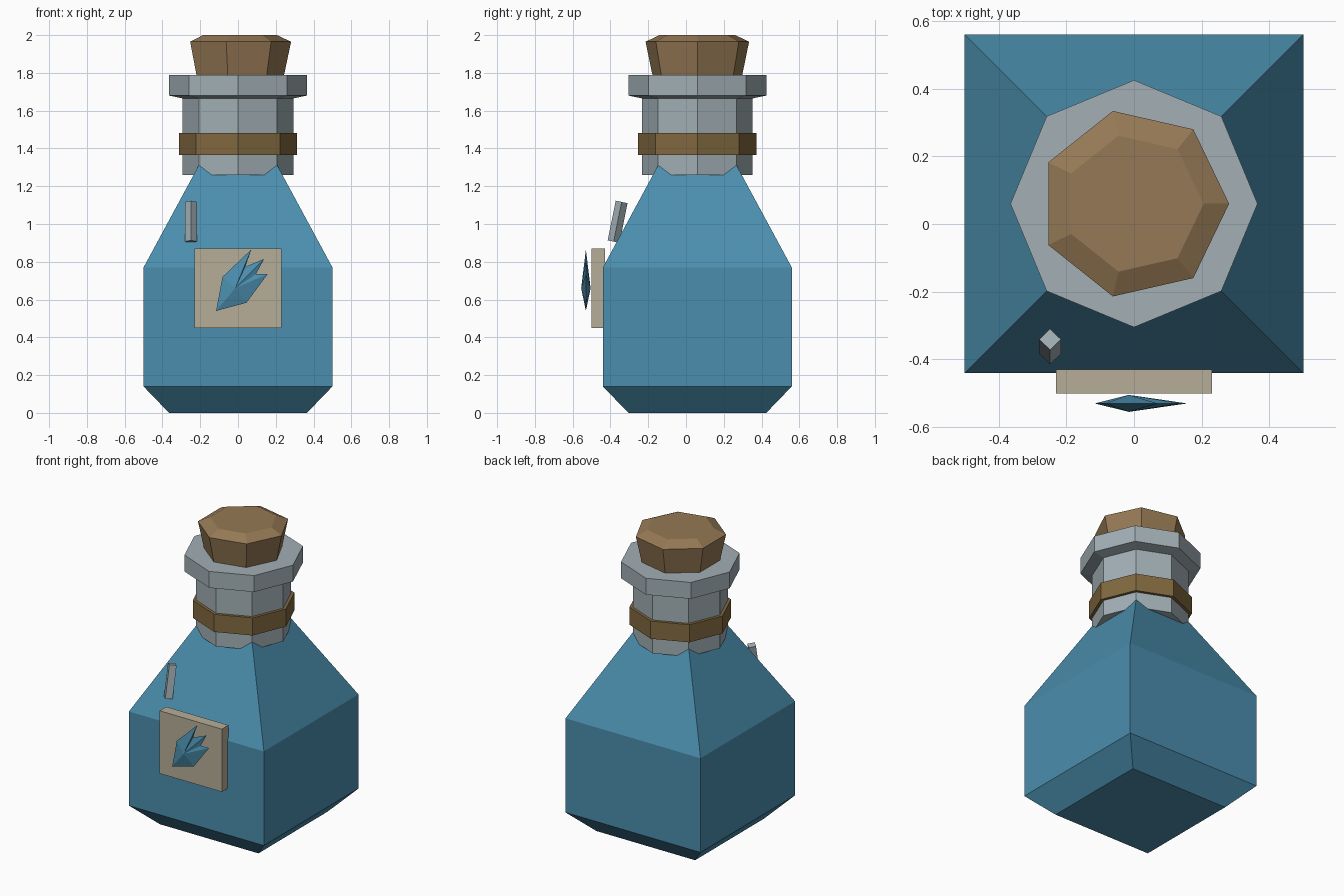
import bpy, bmesh
from math import pi, cos, sin, sqrt

if "Cube" in bpy.data.objects:
    bpy.data.objects.remove(bpy.data.objects["Cube"])

CY = 0.06  # bottle axis sits slightly behind the origin


def material(name, rgb):
    m = bpy.data.materials.new(name)
    m.diffuse_color = (*rgb, 1)
    m.use_nodes = True
    m.node_tree.nodes["Principled BSDF"].inputs["Base Color"].default_value = m.diffuse_color
    return m


BLUE = material("blue_liquid", (0.07, 0.27, 0.42))
GLASS = material("pale_glass", (0.36, 0.43, 0.46))
CORK = material("cork_brown", (0.30, 0.19, 0.09))
CORD = material("cord_brown", (0.22, 0.14, 0.05))
PAPER = material("paper", (0.47, 0.42, 0.31))


def make_object(name, bm, mat):
    bmesh.ops.recalc_face_normals(bm, faces=bm.faces)
    mesh = bpy.data.meshes.new(name)
    bm.to_mesh(mesh)
    bm.free()
    mesh.materials.append(mat)
    ob = bpy.data.objects.new(name, mesh)
    bpy.context.collection.objects.link(ob)
    return ob


def lathe(name, profile, sides, mat, start=0.0, loc=(0, CY, 0)):
    """Closed faceted solid from (radius, z) rings."""
    bm = bmesh.new()
    rings = [[bm.verts.new((r * cos(start + 2 * pi * i / sides),
                            r * sin(start + 2 * pi * i / sides), z))
              for i in range(sides)] for r, z in profile]
    for a, b in zip(rings, rings[1:]):
        for i in range(sides):
            j = (i + 1) % sides
            bm.faces.new((a[i], a[j], b[j], b[i]))
    bm.faces.new(rings[0])
    bm.faces.new(rings[-1])
    ob = make_object(name, bm, mat)
    ob.location = loc
    return ob


# Square body with chamfered base and sloping shoulders
body = [(0.365, 0), (0.5, 0.14), (0.5, 0.77), (0.2, 1.325)]
lathe("bottle_body", [(h * sqrt(2), z) for h, z in body], 4, BLUE, pi / 4)

# Octagonal neck with flared rim, and the cord around it
lathe("bottle_neck", [(0.293, 1.26), (0.293, 1.665), (0.365, 1.68), (0.365, 1.79)], 8, GLASS)
lathe("neck_cord", [(0.313, 1.365), (0.313, 1.483)], 8, CORD)

# Seven-sided cork stopper
lathe("cork_stopper", [(0.24, 1.77), (0.281, 1.965), (0.206, 2.0)], 7, CORK)

# Paper label
bm = bmesh.new()
bmesh.ops.create_cube(bm, size=1)
label = make_object("label", bm, PAPER)
label.scale = (0.46, 0.07, 0.42)
label.location = (0, -0.465, 0.66)

# Leaf emblem: outline fanned to a front and a back peak
outline = [(-0.116, 0.54), (-0.082, 0.72), (0.07, 0.865), (0.037, 0.773),
           (0.138, 0.815), (0.095, 0.735), (0.157, 0.735), (0.045, 0.583)]
bm = bmesh.new()
edge = [bm.verts.new((x, -0.53, z)) for x, z in outline]
for y in (-0.555, -0.505):
    peak = bm.verts.new((-0.015, y, 0.66))
    for a, b in zip(edge, edge[1:] + edge[:1]):
        bm.faces.new((a, b, peak))
make_object("leaf_emblem", bm, BLUE)

# Thin glint rod leaning on the front shoulder
glint = lathe("shoulder_glint", [(0.032, -0.107), (0.032, 0.107)], 4, GLASS,
              loc=(-0.248, -0.362, 1.012))
glint.rotation_euler.x = -0.2
